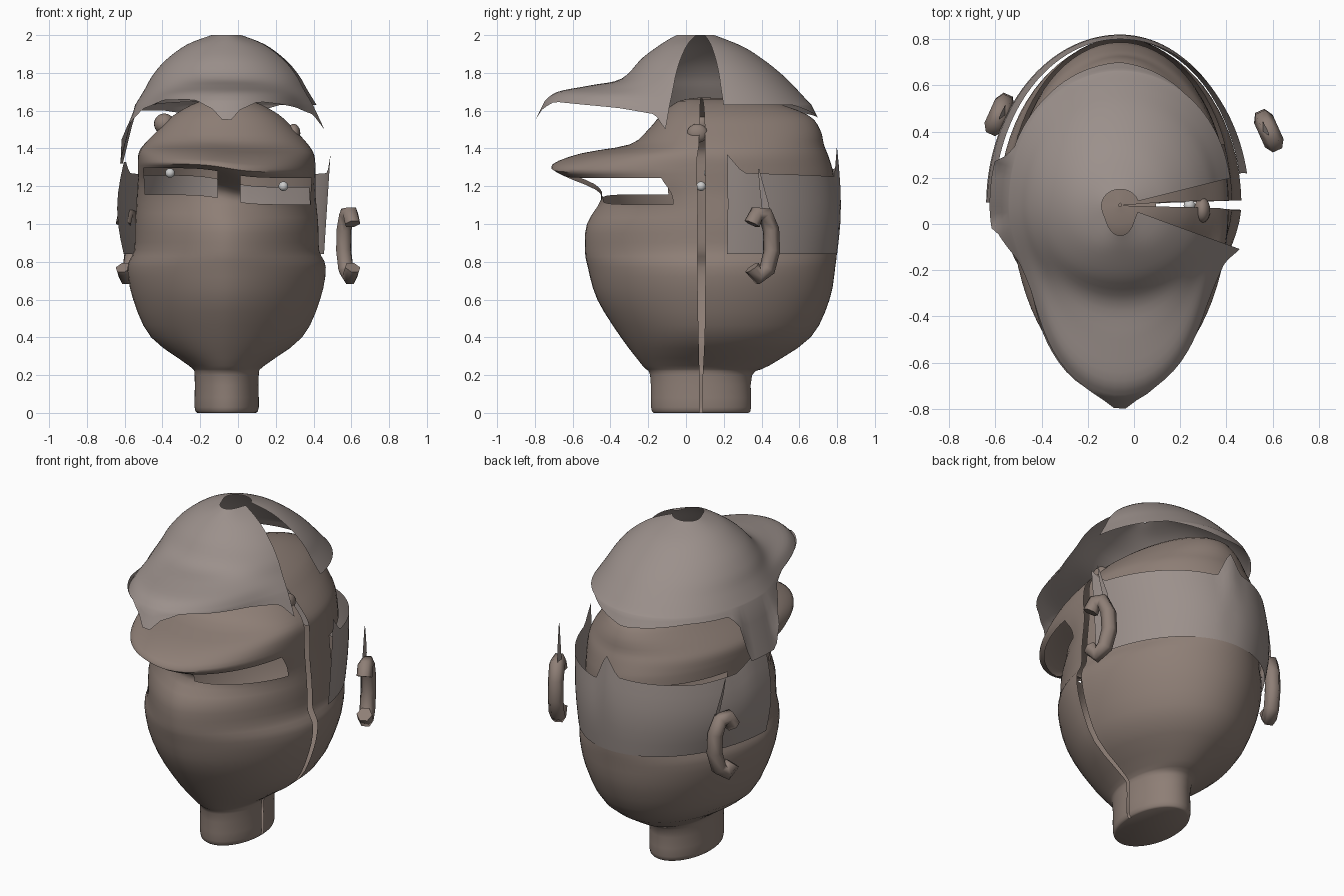
import bpy, bmesh
from math import sin, cos, radians, exp, pi, floor, tanh
from mathutils import Vector

if "Cube" in bpy.data.objects:
    bpy.data.objects.remove(bpy.data.objects["Cube"])

CX, CY = -0.06, 0.08


def material(name, rgb):
    m = bpy.data.materials.new(name)
    m.diffuse_color = (*rgb, 1)
    m.use_nodes = True
    m.node_tree.nodes["Principled BSDF"].inputs["Base Color"].default_value = m.diffuse_color
    return m


SKIN = material("skin", (0.27, 0.21, 0.18))
FELT = material("felt", (0.33, 0.28, 0.26))
WHITE = material("pale", (0.75, 0.75, 0.78))


def finish(bm, name, mat):
    mesh = bpy.data.meshes.new(name)
    bm.to_mesh(mesh)
    bm.free()
    mesh.shade_smooth()
    mesh.set_sharp_from_angle(angle=radians(50))
    mesh.materials.append(mat)
    ob = bpy.data.objects.new(name, mesh)
    bpy.context.collection.objects.link(ob)
    return ob


def loft(name, mat, angles, params, point, keep=lambda p, a: True, close_bottom=False):
    """Skin an open sheet over angles (degrees) x profile parameters."""
    bm = bmesh.new()
    grid = [[bm.verts.new(point(p, radians(a))) for a in angles] for p in params]
    for i in range(len(params) - 1):
        for j in range(len(angles) - 1):
            if keep((params[i] + params[i + 1]) / 2, (angles[j] + angles[j + 1]) / 2):
                bm.faces.new((grid[i][j], grid[i][j + 1], grid[i + 1][j + 1], grid[i + 1][j]))
    if close_bottom:
        bm.faces.new(list(reversed(grid[0])))
    return finish(bm, name, mat)


def steps(a, b, n):
    return [a + (b - a) * i / n for i in range(n + 1)]


def interp(table, t):
    """Linear lookup in [(key, value), ...]."""
    for (a, va), (b, vb) in zip(table, table[1:]):
        if t <= b:
            return va + (vb - va) * max(0, (t - a) / (b - a))
    return table[-1][1]


def spline(rows, t):
    """Catmull-Rom lookup of row tuples at fractional index t."""
    i = min(int(floor(t)), len(rows) - 2)
    u = t - i
    g = lambda k: rows[max(0, min(k, len(rows) - 1))]
    return [0.5 * (2 * b + (c - a) * u + (2 * a - 5 * b + 4 * c - d) * u * u
                   + (3 * b - a - 3 * c + d) * u ** 3)
            for a, b, c, d in zip(g(i - 1), g(i), g(i + 1), g(i + 2))]


# Head: height, half width, front depth, back depth
HEAD = [(0.0, .155, .25, .25), (.03, .17, .265, .265), (.2, .17, .27, .27), (.25, .20, .31, .36),
        (.4, .40, .425, .58), (.6, .495, .55, .68), (.77, .525, .60, .71), (.86, .49, .615, .72),
        (1.0, .485, .605, .725), (1.13, .475, .53, .72), (1.20, .47, .57, .71), (1.27, .47, .74, .70),
        (1.31, .47, .79, .69), (1.37, .465, .64, .67), (1.42, .435, .38, .65), (1.5, .36, .28, .63),
        (1.58, .275, .21, .56), (1.65, .14, .12, .34), (1.67, .005, .005, .01)]
# Roundness of the front half by height: the jaw is more wedge-shaped
ROUND = [(.2, 2), (.4, 1.65), (1.1, 1.65), (1.25, 1.95), (1.5, 2)]


def head_point(p, a):
    z, rx, f, b = spline(HEAD, p)
    c, s = cos(a), sin(a)
    k = 1
    if s < 0:
        n = interp(ROUND, z)
        k = (abs(c) ** n + abs(s) ** n) ** (-1 / n)
    x = CX + rx * c * k
    y = CY + (b if s > 0 else f) * s * k
    z -= 0.033 * tanh(8 * (x - CX)) * exp(-((z - 1.2) / .15) ** 2)   # uneven eye line
    return (x, y, max(z, 0))


def head_keep(p, a):
    in_slot = 9 < p < 11 and (202 < a < 262 or 281 < a < 342)   # eye slots
    under_hair = 7.6 < p < 10.4 and 22 < a < 160                # open behind the hair
    return not (in_slot or under_hair)


loft("head", SKIN, steps(1.8, 358.2, 72), steps(0, 18, 54), head_point, head_keep, True)

# Cap: (radius, height) from crown to edge, blended by direction
BACK = [(.07, 2.0), (.22, 1.94), (.33, 1.87), (.43, 1.79), (.51, 1.71), (.565, 1.65), (.585, 1.63)]
SIDE = [(.08, 2.0), (.21, 1.95), (.32, 1.87), (.39, 1.79), (.43, 1.72), (.46, 1.67), (.485, 1.63)]
FRONT = [(.13, 2.0), (.20, 1.96), (.31, 1.88), (.42, 1.77), (.58, 1.735), (.76, 1.70), (.83, 1.65)]
EDGE = [(14, 0), (60, 0), (90, -.07), (125, -.03), (152, -.03), (158, -.10), (162, -.31), (186, -.31),
        (192, -.12), (208, -.02), (240, .02), (258, .01), (266, -.05), (270, -.13), (274, -.05),
        (282, 0), (310, -.02), (332, -.05), (340, -.13)]


def cap_point(p, a):
    s = sin(a)
    wb = s * s if s > 0 else 0
    wf = abs(s) ** 5.3 if s < 0 else 0
    b, m, f = (spline(t, min(p, 6)) for t in (BACK, SIDE, FRONT))
    r, z = (wb * b[k] + wf * f[k] + (1 - wb - wf) * m[k] for k in (0, 1))
    if p > 6:
        drop = interp(EDGE, a * 180 / pi)
        r += min(abs(drop) * .5, .08) * (p - 6)
        z += drop * (p - 6)
    return (CX + r * cos(a), CY + r * s, z)


loft("cap", FELT, steps(14, 340, 100), steps(0, 6, 24) + [6.35, 6.7, 7], cap_point)

# Hair band wrapping the back of the head, with ragged upper edge
HAIR_TOP = [(11, 1.37), (18, 1.27), (78, 1.25), (86, 1.42), (94, 1.30), (140, 1.26),
            (160, 1.27), (168, 1.33), (190, 1.32)]


def hair_point(p, a):
    top = interp(HAIR_TOP, a * 180 / pi)
    z = .84 + (top - .84) * p
    rx = (.525 + .035 * p) if cos(a) > 0 else .545 + .035 * sin(pi * p)
    ry = .72 + .02 * sin(pi * p)
    return (CX + rx * cos(a), CY + ry * sin(a), z)


loft("hair_band", FELT, steps(11, 179, 60), steps(0, 1, 6), hair_point)

# Ears and the thin sideburn blades beside them
EAR = [(.35, 1.00), (.375, 1.055), (.42, 1.05), (.45, .97), (.455, .86),
       (.43, .76), (.385, .72), (.35, .77)]
BLADE = [(.585, .385, 1.29, .003), (.575, .40, 1.2, .012), (.56, .42, 1.1, .02),
         (.545, .43, .97, .02), (.54, .42, .86, .012)]
for side, label, dy in ((1, "right", 0), (-1, "left", .07)):
    cu = bpy.data.curves.new("ear_" + label, 'CURVE')
    cu.dimensions = '3D'
    cu.bevel_depth = .044
    cu.bevel_resolution = 1
    cu.use_fill_caps = True
    sp = cu.splines.new('POLY')
    sp.points.add(len(EAR) - 1)
    for pt, (y, z) in zip(sp.points, EAR):
        pt.co = (side * (.58 - (y - .41) * .45), y + dy, z, 1)
    sp.use_smooth = True
    cu.materials.append(SKIN)
    bpy.context.collection.objects.link(bpy.data.objects.new("ear_" + label, cu))

    bm = bmesh.new()
    strip = [[bm.verts.new((side * x, y + dy + k * w, z)) for k in (-1, 1)] for x, y, z, w in BLADE]
    for (a, b), (c, d) in zip(strip, strip[1:]):
        bm.faces.new((a, b, d, c))
    finish(bm, "sideburn_" + label, FELT)


# Eye glints and temple knobs
def ball(name, loc, scale, mat):
    bm = bmesh.new()
    bmesh.ops.create_uvsphere(bm, u_segments=20, v_segments=12, radius=1)
    bmesh.ops.scale(bm, vec=Vector(scale), verts=bm.verts)
    ob = finish(bm, name, mat)
    ob.location = loc


ball("eye_left", (-.36, .12, 1.27), (.025,) * 3, WHITE)
ball("eye_right", (.24, .08, 1.20), (.025,) * 3, WHITE)
ball("temple_knob_left", (-.39, .08, 1.53), (.055, .055, .055), SKIN)
ball("temple_knob_right", (.295, .06, 1.48), (.035, .055, .05), SKIN)
